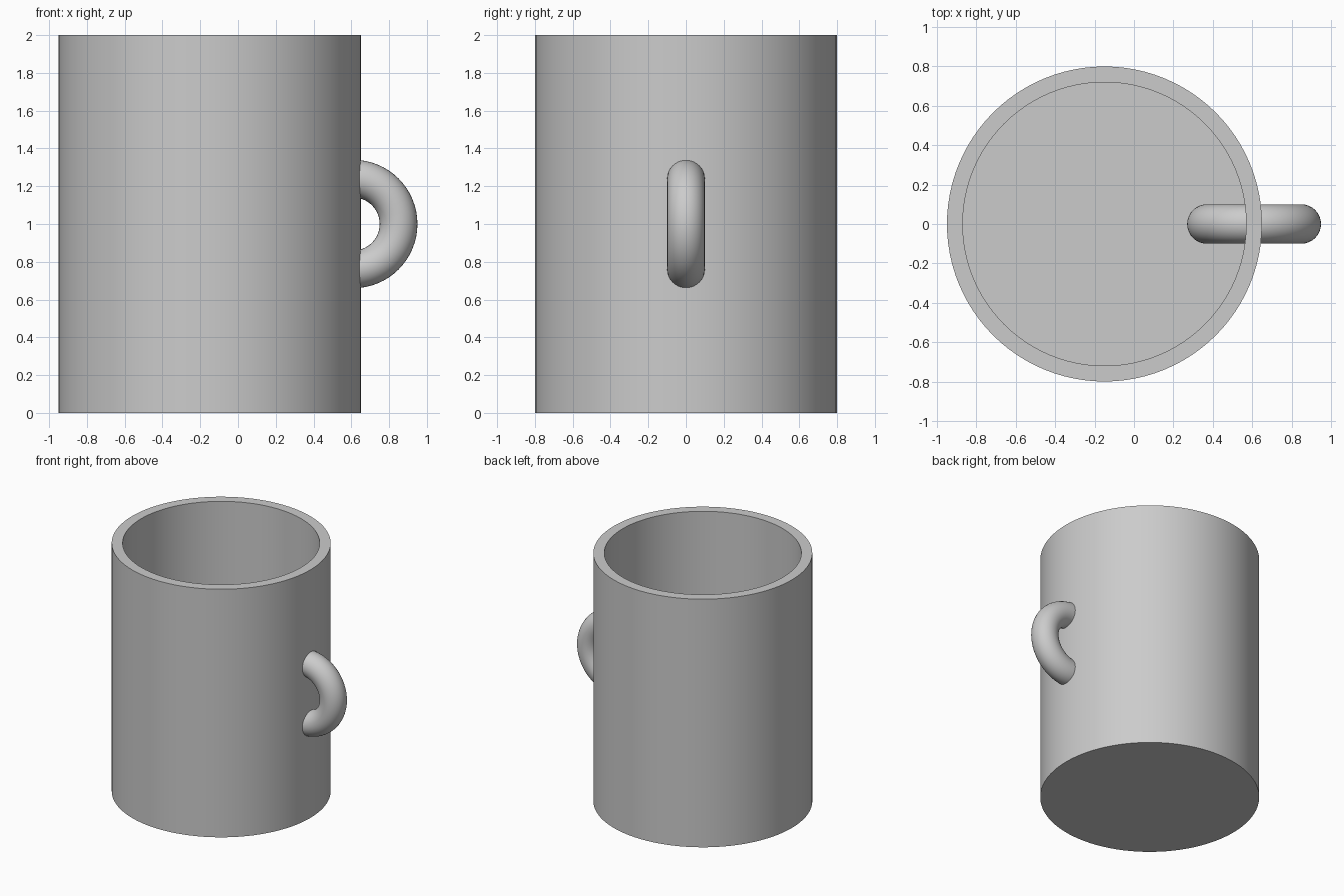
import bpy
import bmesh
import math

old = bpy.data.objects.get("Cube")
if old:
    bpy.data.objects.remove(old, do_unlink=True)

# Single grey material
GREY = (0.6, 0.6, 0.6, 1.0)
grey = bpy.data.materials.new("plain_grey")
grey.use_nodes = True
grey.diffuse_color = GREY
grey.node_tree.nodes["Principled BSDF"].inputs["Base Color"].default_value = GREY

CUP_X, RADIUS, HEIGHT, WALL = -0.15, 0.8, 2.0, 0.08
SEGMENTS = 96


def finish(obj, name):
    obj.name = name
    obj.data.materials.append(grey)
    bpy.ops.object.select_all(action="DESELECT")
    obj.select_set(True)
    bpy.context.view_layer.objects.active = obj
    bpy.ops.object.shade_smooth_by_angle(angle=math.radians(30))


# Cup body: solid cylinder whose top is inset to a rim and sunk to the floor
bm = bmesh.new()
bmesh.ops.create_cone(bm, cap_ends=True, segments=SEGMENTS,
                      radius1=RADIUS, radius2=RADIUS, depth=HEIGHT)
bmesh.ops.translate(bm, verts=bm.verts, vec=(0, 0, HEIGHT / 2))
top = max(bm.faces, key=lambda f: f.calc_center_median().z)
inner = RADIUS - WALL
rim = bmesh.ops.extrude_face_region(bm, geom=[top])["geom"]
bmesh.ops.delete(bm, geom=[top], context="FACES_ONLY")
for v in (g for g in rim if isinstance(g, bmesh.types.BMVert)):
    v.co.x *= inner / RADIUS
    v.co.y *= inner / RADIUS
mouth = next(g for g in rim if isinstance(g, bmesh.types.BMFace))
floor = bmesh.ops.extrude_face_region(bm, geom=[mouth])["geom"]
bmesh.ops.delete(bm, geom=[mouth], context="FACES_ONLY")
for v in (g for g in floor if isinstance(g, bmesh.types.BMVert)):
    v.co.z = WALL
bmesh.ops.recalc_face_normals(bm, faces=bm.faces)
mesh = bpy.data.meshes.new("cup_body")
bm.to_mesh(mesh)
bm.free()
cup = bpy.data.objects.new("cup_body", mesh)
cup.location.x = CUP_X
bpy.context.collection.objects.link(cup)
finish(cup, "cup_body")

# Handle: full upright ring passing through the wall
bpy.ops.mesh.primitive_torus_add(
    location=(0.61, 0, HEIGHT / 2), rotation=(math.pi / 2, 0, 0),
    major_radius=0.24, minor_radius=0.1,
    major_segments=64, minor_segments=32)
finish(bpy.context.object, "handle")
